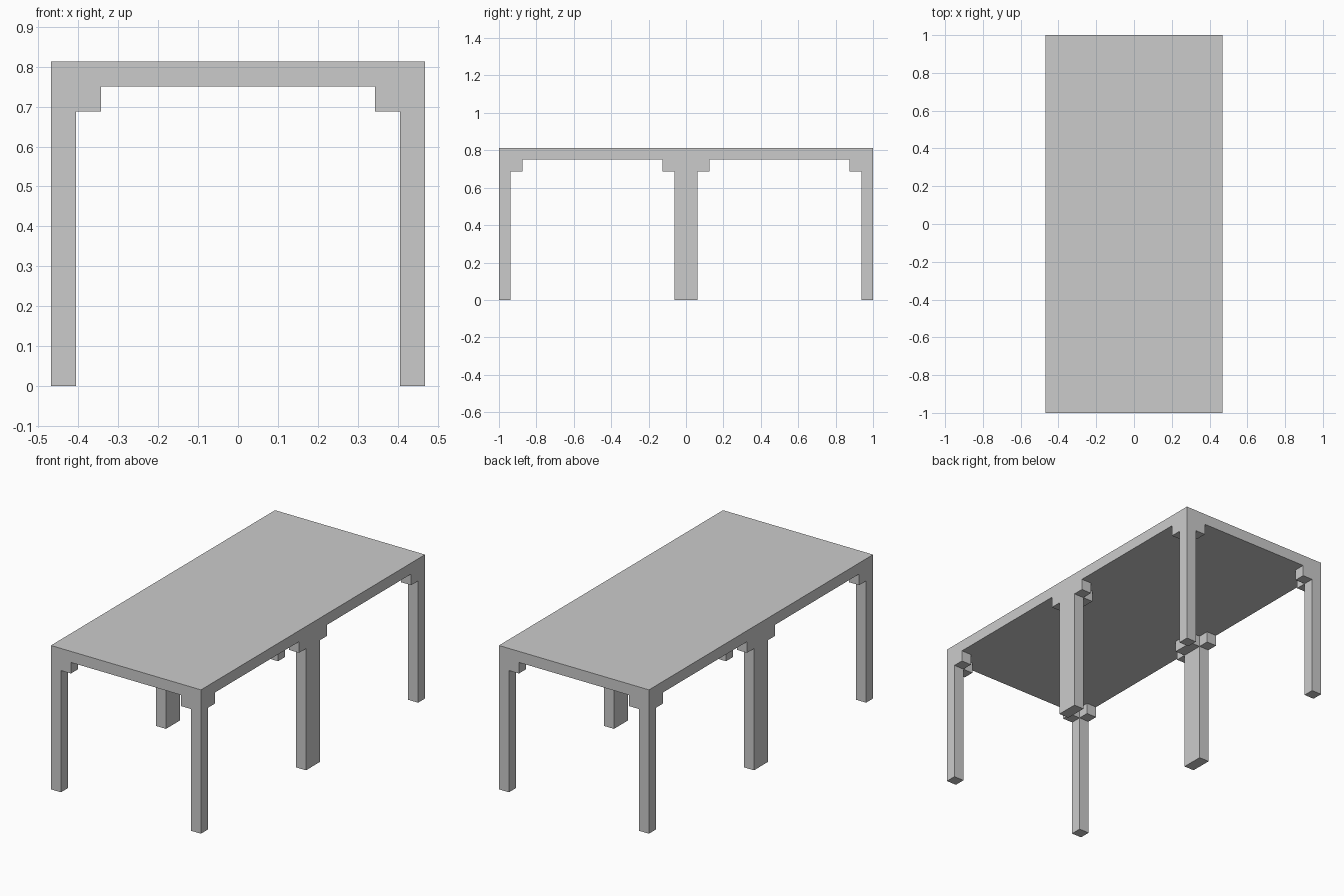
import bpy

if "Cube" in bpy.data.objects:
    bpy.data.objects.remove(bpy.data.objects["Cube"])

U = 0.0625              # module: leg thickness, top thickness, bracket size
HX, HY = 7.5 * U, 1.0   # half width and half length
H = 13 * U              # total height


def box(name, lo, hi):
    """Axis-aligned box between two corners."""
    lo, hi = [list(t) for t in zip(*[(min(a, b), max(a, b)) for a, b in zip(lo, hi)])]
    bpy.ops.mesh.primitive_cube_add(size=1, location=[(a + b) / 2 for a, b in zip(lo, hi)])
    ob = bpy.context.object
    ob.name = name
    ob.scale = [b - a for a, b in zip(lo, hi)]
    bpy.ops.object.transform_apply(location=False, rotation=False, scale=True)
    return ob


# Table top
box("table_top", (-HX, -HY, H - U), (HX, HY, H))

z0, z1 = H - 2 * U, H - U   # bracket heights
for sx, side in ((-1, "left"), (1, "right")):
    outer, inner, reach = sx * HX, sx * (HX - U), sx * (HX - 2 * U)

    # Corner legs with a bracket along each edge
    for sy, end in ((-1, "front"), (1, "back")):
        y0, y1, y2 = sy * HY, sy * (HY - U), sy * (HY - 2 * U)
        box(f"{end}_{side}_leg", (outer, y0, 0), (inner, y1, z1))
        box(f"{end}_{side}_cross_bracket", (inner, y0, z0), (reach, y1, z1))
        box(f"{end}_{side}_long_bracket", (outer, y1, z0), (inner, y2, z1))
        # Brackets either side of the middle leg
        box(f"middle_{side}_{end}_bracket", (outer, sy * U, z0), (inner, sy * 2 * U, z1))

    # Double-width middle leg and its inward bracket
    box(f"middle_{side}_leg", (outer, -U, 0), (inner, U, z1))
    box(f"middle_{side}_cross_bracket", (inner, -U, z0), (reach, U, z1))
